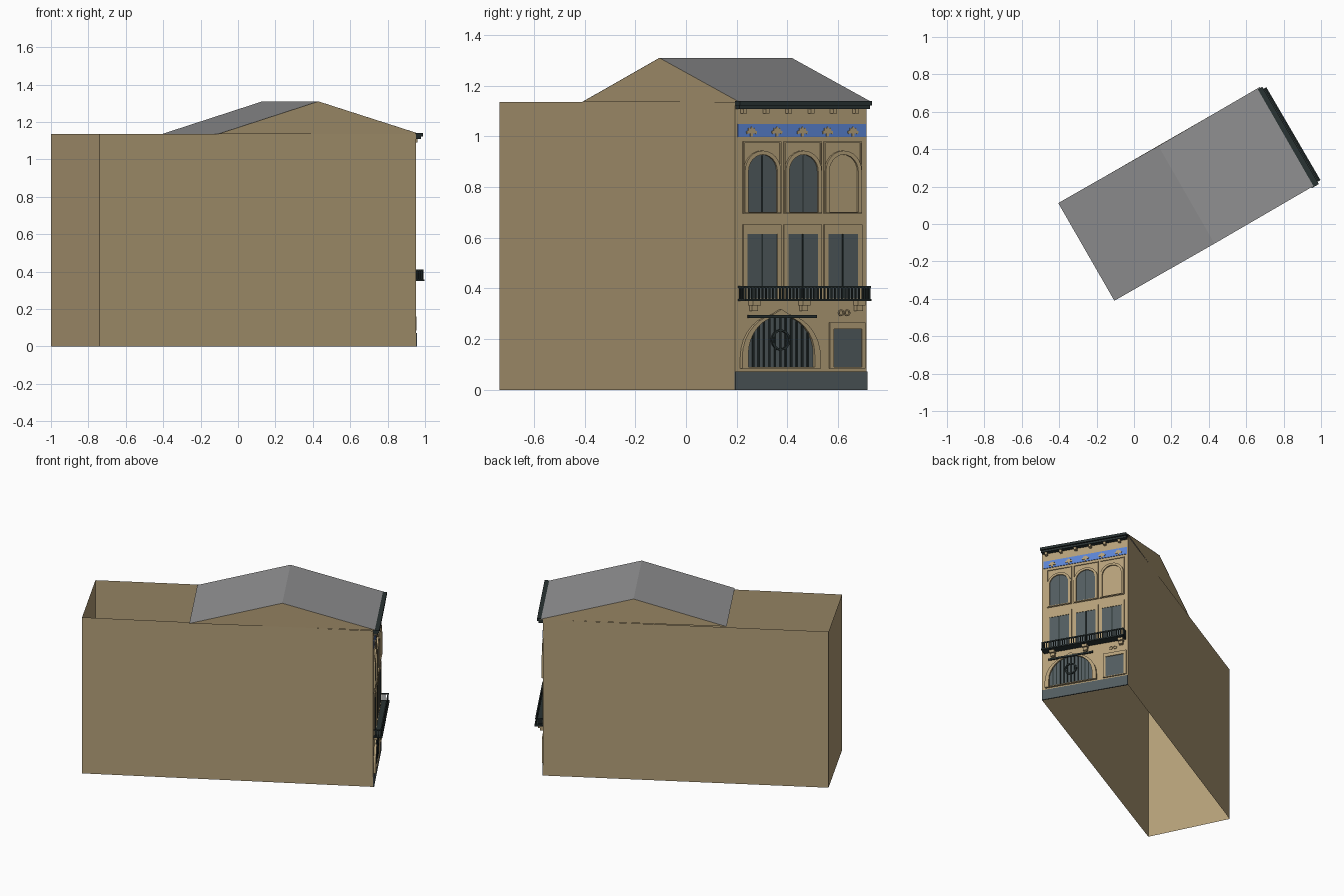
import bpy, bmesh, math
from mathutils import Vector

if "Cube" in bpy.data.objects:
    bpy.data.objects.remove(bpy.data.objects["Cube"])


def material(name, rgb):
    m = bpy.data.materials.new(name)
    m.diffuse_color = (*rgb, 1)
    m.use_nodes = True
    m.node_tree.nodes["Principled BSDF"].inputs["Base Color"].default_value = m.diffuse_color
    return m


STONE = material("tan_stone", (0.46, 0.35, 0.19))
GLASS = material("dark_glass", (0.085, 0.108, 0.115))
IRON = material("dark_iron", (0.022, 0.032, 0.032))
BLUE = material("blue_tile", (0.105, 0.23, 0.65))
ROOF = material("grey_roof", (0.28, 0.28, 0.285))

# Facade frame: near corner, far corner, outward normal
NEAR, FAR = Vector((0.953, 0.193, 0)), Vector((0.65, 0.713, 0))
OUT = (FAR - NEAR).cross(Vector((0, 0, 1))).normalized()
SQUASH = 0.866   # facade width foreshortening in the y reading


def P(y, z, out):
    p = NEAR + (FAR - NEAR) * ((y - 0.193) / 0.52) + OUT * out
    p.z = z
    return p


def prism(bm, pts, v0, v1):
    a = [bm.verts.new(P(y, z, v0)) for y, z in pts]
    b = [bm.verts.new(P(y, z, v1)) for y, z in pts]
    bm.faces.new(a)
    bm.faces.new(b)
    n = len(pts)
    for i in range(n):
        j = (i + 1) % n
        bm.faces.new((a[i], a[j], b[j], b[i]))


def ring(bm, outer, inner, v0, v1):
    loops = [[bm.verts.new(P(y, z, v)) for y, z in pts]
             for pts, v in ((outer, v0), (outer, v1), (inner, v1), (inner, v0))]
    n = len(outer)
    for k in range(4):
        a, b = loops[k], loops[(k + 1) % 4]
        for i in range(n):
            j = (i + 1) % n
            bm.faces.new((a[i], a[j], b[j], b[i]))


def rect(y0, y1, z0, z1):
    return [(y0, z0), (y1, z0), (y1, z1), (y0, z1)]


def arch(yc, half, z0, spring, rise, n=12):
    pts = [(yc - half, z0), (yc + half, z0)]
    return pts + [(yc + half * math.cos(math.pi * i / n), spring + rise * math.sin(math.pi * i / n))
                  for i in range(n + 1)]


def circle(yc, zc, r, n=16):
    return [(yc + r * SQUASH * math.cos(math.tau * i / n), zc + r * math.sin(math.tau * i / n))
            for i in range(n)]


def finish(bm, name, mat, fix=True):
    if fix:
        bmesh.ops.recalc_face_normals(bm, faces=bm.faces)
    me = bpy.data.meshes.new(name)
    bm.to_mesh(me)
    bm.free()
    me.materials.append(mat)
    ob = bpy.data.objects.new(name, me)
    bpy.context.collection.objects.link(ob)
    return ob


def part(name, mat, prisms=(), rings=()):
    bm = bmesh.new()
    for p in prisms:
        prism(bm, *p)
    for r in rings:
        ring(bm, *r)
    return finish(bm, name, mat)


# Open-topped, open-bottomed walls
bm = bmesh.new()
foot = [NEAR, FAR, Vector((-1, -0.21, 0)), Vector((-0.74, -0.735, 0))]
lo = [bm.verts.new(p) for p in foot]
hi = [bm.verts.new(p + Vector((0, 0, 1.135))) for p in foot]
for i in range(4):
    j = (i + 1) % 4
    bm.faces.new((lo[i], lo[j], hi[j], hi[i]))
finish(bm, "walls", STONE, False)

# Roof over the front half: two slopes and two gable triangles
eave_f, peak, eave_b = Vector((0.972, 0.21, 1.136)), Vector((0.43, -0.105, 1.31)), Vector((-0.105, -0.41, 1.136))
across = Vector((-0.3, 0.522, 0))
bm = bmesh.new()
a = [bm.verts.new(p) for p in (eave_f, peak, eave_b)]
b = [bm.verts.new(p + across) for p in (eave_f, peak, eave_b)]
bm.faces.new((a[0], b[0], b[1], a[1]))
bm.faces.new((a[1], b[1], b[2], a[2]))
finish(bm, "roof_slopes", ROOF, False)
bm = bmesh.new()
for k, s in ((0.002, 1), (0.998, -1)):
    tri = [bm.verts.new(p + across * k) for p in (eave_f, peak, eave_b)]
    bm.faces.new(tri[::s])
finish(bm, "gables", STONE, False)

# Plinth and cornice
part("plinth", GLASS, [(rect(0.193, 0.713, 0, 0.073), -0.002, 0.006)])
part("cornice", IRON, [(rect(0.193, 0.713, 1.122, 1.14), 0, 0.041),
                       (rect(0.196, 0.71, 1.108, 1.122), 0, 0.03)])
part("cornice_brackets", STONE,
     [(rect(y - 0.007, y + 0.007, 1.09, 1.108), 0, 0.024)
      for y in (0.222 + 0.0885 * i for i in range(6))])

# Blue frieze with flower motifs
part("frieze", BLUE, [(rect(0.203, 0.708, 0.997, 1.05), 0, 0.004)])
half = [(0.005, 0.999), (0.005, 1.012), (0.019, 1.01), (0.021, 1.02),
        (0.013, 1.024), (0.013, 1.033), (0.005, 1.031)]
motifs = []
for i in range(5):
    c = 0.256 + 0.1 * i
    motifs.append(([(c + y, z) for y, z in half] + [(c, 1.04)] +
                   [(c - y, z) for y, z in reversed(half)], 0.002, 0.008))
part("frieze_flowers", STONE, motifs)

# Upper and middle windows
centres = (0.298, 0.459, 0.617)
part("upper_window_panels", STONE, (),
     [(rect(c - 0.075, c + 0.075, 0.695, 0.98), rect(c - 0.07, c + 0.07, 0.7, 0.975), 0, 0.006)
      for c in centres])
part("upper_window_arches", STONE, (),
     [(arch(c, 0.071, 0.697, 0.862, 0.082), arch(c, 0.057, 0.702, 0.862, 0.066), 0, 0.012)
      for c in centres])
part("upper_window_glass", GLASS,
     [(arch(c, 0.057, 0.7, 0.862, 0.066), 0, 0.004) for c in centres[:2]])
part("blind_window", STONE, [(arch(centres[2], 0.057, 0.7, 0.862, 0.066), 0, 0.003)])
part("upper_window_mullions", IRON,
     [(rect(c - 0.002, c + 0.002, 0.7, 0.925), 0.003, 0.006) for c in centres[:2]])
part("middle_window_panels", STONE, (),
     [(rect(c - 0.075, c + 0.075, 0.355, 0.652), rect(c - 0.059, c + 0.059, 0.36, 0.615), 0, 0.007)
      for c in centres])
part("middle_window_glass", GLASS,
     [(rect(c - 0.059, c + 0.059, 0.36, 0.615), 0, 0.004) for c in centres])
part("middle_window_mullions", IRON,
     [(rect(c - 0.003, c + 0.003, 0.36, 0.615), 0.003, 0.007) for c in centres])

# Balcony: floor, rails, balusters and stone brackets
part("balcony_floor", IRON, [(rect(0.205, 0.702, 0.35, 0.359), 0, 0.059)])
rails = [(rect(0.207, 0.7, 0.402, 0.41), 0.046, 0.054)]
for y in (0.205, 0.697):
    rails.append((rect(y, y + 0.005, 0.402, 0.41), 0, 0.054))
    rails += [(rect(y, y + 0.005, 0.359, 0.402), v, v + 0.004) for v in (0.008, 0.02, 0.033)]
part("balcony_rails", IRON, rails)
part("balusters", IRON, [(rect(y - 0.0026, y + 0.0026, 0.359, 0.403), 0.047, 0.053)
                         for y in (0.209 + 0.0136 * i for i in range(37))])
part("balcony_brackets", STONE,
     [s for y in (0.262, 0.459, 0.675) for s in
      ((rect(y - 0.015, y + 0.015, 0.332, 0.35), 0, 0.036),
       (rect(y - 0.012, y + 0.012, 0.312, 0.332), 0, 0.022))])

# Ground-floor gate with pointed surround
gc = 0.369
inner = arch(gc, 0.131, 0.09, 0.14, 0.152, 16)
outer = arch(gc, 0.155, 0.085, 0.13, 0.172, 16)
outer[10] = (gc, 0.318)
part("gate_surround", STONE, (), [(outer, inner, 0, 0.016)])
part("gate_backing", GLASS, [(inner, 0, 0.004)])
bars = []
for i in range(-5, 6):
    d = i * 0.0215
    top = 0.14 + 0.15 * math.sqrt(1 - (d / 0.131) ** 2)
    bars.append((rect(gc + d - 0.003, gc + d + 0.003, 0.09, top), 0.004, 0.01))
bars.append((rect(0.237, 0.506, 0.284, 0.296), 0.012, 0.022))
part("gate_bars", IRON, bars, [(circle(gc, 0.197, 0.042), circle(gc, 0.197, 0.034), 0.004, 0.013)])

# Small side window and two round vents
part("side_window_frame", STONE, (),
     [(rect(0.564, 0.704, 0.085, 0.265), rect(0.579, 0.69, 0.09, 0.24), 0, 0.01)])
part("side_window_glass", GLASS, [(rect(0.579, 0.69, 0.09, 0.24), 0, 0.004)])
part("round_vents", STONE, (),
     [(circle(y, 0.304, 0.013, 10), circle(y, 0.304, 0.008, 10), 0, 0.006) for y in (0.611, 0.635)])
